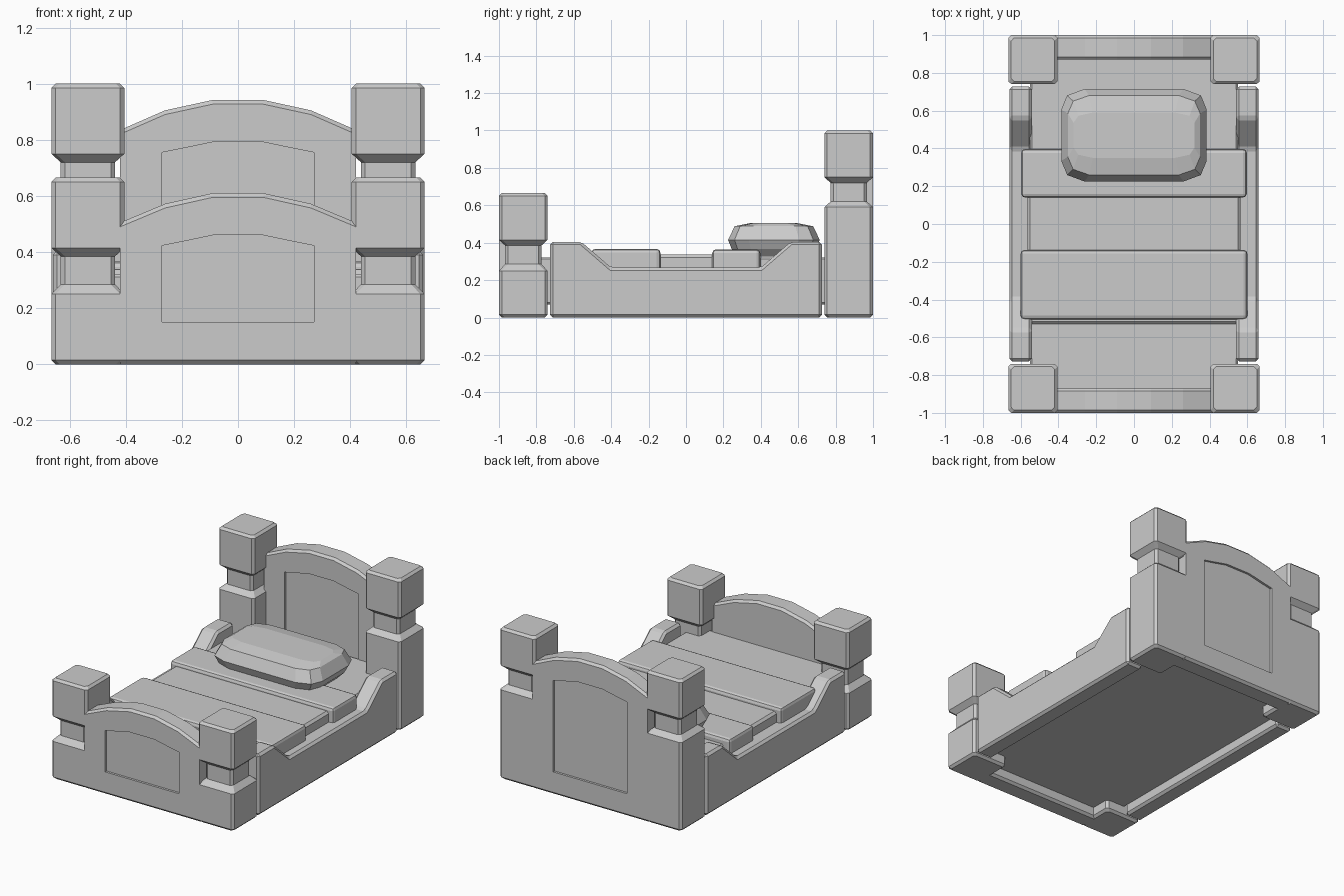
import bpy, bmesh

if "Cube" in bpy.data.objects:
    bpy.data.objects.remove(bpy.data.objects["Cube"])


def make(name, rings):
    """Skin a list of equal-length vertex rings and cap both ends."""
    bm = bmesh.new()
    vr = [[bm.verts.new(p) for p in r] for r in rings]
    n = len(vr[0])
    for a, b in zip(vr, vr[1:]):
        for i in range(n):
            j = (i + 1) % n
            bm.faces.new((a[i], a[j], b[j], b[i]))
    bm.faces.new(vr[0])
    bm.faces.new(vr[-1])
    bmesh.ops.recalc_face_normals(bm, faces=bm.faces)
    me = bpy.data.meshes.new(name)
    bm.to_mesh(me)
    bm.free()
    ob = bpy.data.objects.new(name, me)
    bpy.context.collection.objects.link(ob)
    return ob


def bevel(ob, width, segments=1):
    m = ob.modifiers.new("bevel", 'BEVEL')
    m.width = width
    m.segments = segments
    m.limit_method = 'ANGLE'
    m.angle_limit = 0.5


def cut_rect(cx, cy, hx, hy, c, d, z):
    """Rectangle with cut corners at height z."""
    return [(cx + x, cy + y, z) for x, y in (
        (hx - c, -hy), (hx, -hy + d), (hx, hy - d), (hx - c, hy),
        (-hx + c, hy), (-hx, hy - d), (-hx, -hy + d), (-hx + c, -hy))]


def box(name, x, y0, y1, z0, z1, b, seg=1):
    ob = make(name, [[(-x, y0, z), (x, y0, z), (x, y1, z), (-x, y1, z)] for z in (z0, z1)])
    bevel(ob, b, seg)
    return ob


# Corner posts with a waisted neck
H, C, N = 0.13, 0.015, 0.097


def post(name, sx, cy, waist, top):
    a, b, c, d = waist
    steps = [(0, H - C), (C, H), (a, H), (b, N), (c, N), (d, H), (top - C, H), (top, H - C)]
    make(name, [cut_rect(sx * 0.535, cy, h, h, C, C, z) for z, h in steps])


for sx, side in ((-1, "left"), (1, "right")):
    post("head_post_" + side, sx, 0.87, (0.59, 0.62, 0.72, 0.75), 1.0)
    post("foot_post_" + side, sx, -0.87, (0.25, 0.285, 0.385, 0.415), 0.665)


# Arched boards with recessed panels
def board(name, s, z_side, z_mid, z_top, both):
    def outline(inset):
        half = [(0.42, z_side - inset), (0.26, z_mid - inset), (0.09, z_top - inset)]
        pts = [(0.42, inset)] + half
        return pts + [(-x, z) for x, z in reversed(pts)]
    r = [(0.27, 0.15), (0.27, z_top - 0.187), (0.18, z_top - 0.169), (0.09, z_top - 0.15)]
    r += [(-x, z) for x, z in reversed(r)]
    full, small = outline(0), outline(C)
    secs = [(0.985, r), (1.0, r), (1.0, small), (0.985, full), (0.885, full), (0.87, small)]
    if both:
        secs += [(0.87, r), (0.885, r)]
    make(name, [[(x, s * y, z) for x, z in p] for y, p in secs])


board("headboard", 1, 0.835, 0.905, 0.942, True)
board("footboard", -1, 0.505, 0.572, 0.61, False)

# Side rails with raised ends
half = [(0.727, 0.0), (0.727, 0.405), (0.56, 0.405), (0.4, 0.267)]
rail = half + [(-y, z) for y, z in reversed(half)]
for sx, side in ((-1, "left"), (1, "right")):
    ob = make("side_rail_" + side, [[(sx * x, y, z) for y, z in rail] for x in (0.54, 0.66)])
    bevel(ob, 0.015)

# Bedding
box("mattress", 0.55, -0.885, 0.885, 0.07, 0.322, 0.01)
box("sheet", 0.565, -0.53, 0.3, 0.2, 0.337, 0.015)
box("lower_blanket", 0.6, -0.505, -0.137, 0.24, 0.367, 0.02, 2)
box("upper_blanket", 0.597, 0.14, 0.397, 0.24, 0.364, 0.02, 2)


# Faceted pillow
def pillow_ring(hx, hy, z, cy=0.47):
    q = [(hx, hy * 0.55), (hx * 0.92, hy * 0.86), (hx * 0.68, hy)]
    pts = q + [(-x, y) for x, y in reversed(q)]
    pts += [(-x, -y) for x, y in pts]
    return [(x, cy + y, z) for x, y in pts]


make("pillow", [pillow_ring(*p) for p in (
    (0.32, 0.19, 0.325), (0.36, 0.225, 0.365), (0.385, 0.245, 0.415),
    (0.35, 0.21, 0.488), (0.32, 0.12, 0.506))])
